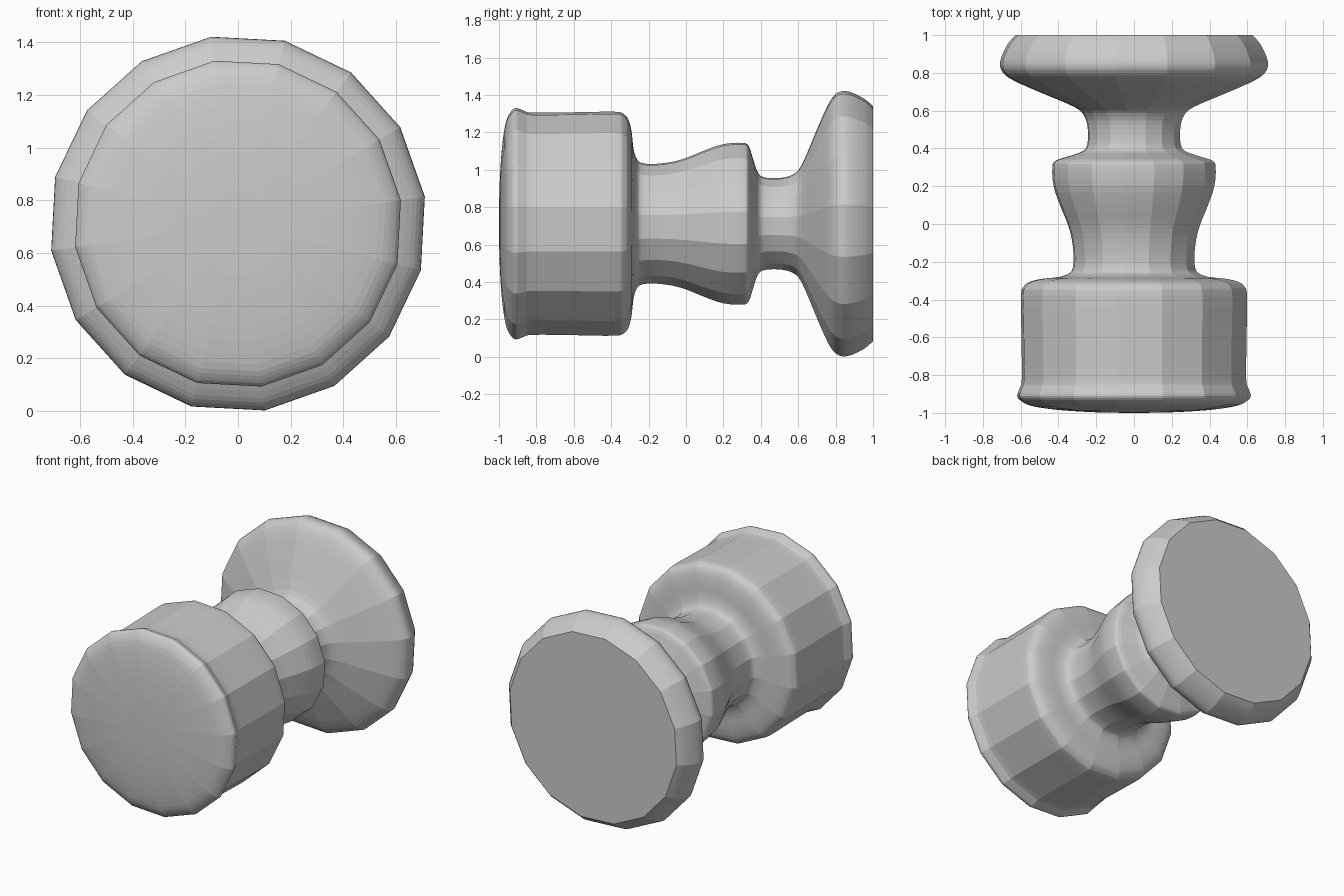
import bpy, bmesh
from math import sin, cos, radians
from mathutils import Vector

cube = bpy.data.objects.get("Cube")
if cube:
    bpy.data.objects.remove(cube, do_unlink=True)

SIDES = 16
TWIST = radians(8.2)
AXIS_HEIGHT = 0.712
STEPS = 3

# Profile as (position along y, radius), from the domed face to the wall plate
PROFILE = [
    (-1.0, 0.006), (-0.997, 0.2), (-0.985, 0.4), (-0.965, 0.54), (-0.94, 0.6),
    (-0.91, 0.625), (-0.87, 0.612), (-0.82, 0.6), (-0.6, 0.602), (-0.38, 0.605),
    (-0.33, 0.59), (-0.305, 0.555), (-0.29, 0.49), (-0.28, 0.4), (-0.26, 0.345),
    (-0.23, 0.327), (-0.17, 0.323), (-0.08, 0.333), (0.0, 0.355), (0.1, 0.396),
    (0.2, 0.43), (0.3, 0.437), (0.335, 0.42), (0.36, 0.345), (0.385, 0.275),
    (0.42, 0.25), (0.5, 0.247), (0.57, 0.265), (0.62, 0.32), (0.7, 0.51),
    (0.76, 0.645), (0.8, 0.7), (0.845, 0.717), (0.9, 0.703), (0.96, 0.67),
    (1.0, 0.634),
]


def smooth_path(points, steps):
    """Catmull-Rom curve through the points."""
    p = [Vector(q) for q in points]
    p = [p[0]] + p + [p[-1]]
    path = []
    for a, b, c, d in zip(p, p[1:], p[2:], p[3:]):
        for i in range(steps):
            t = i / steps
            path.append(0.5 * (2 * b + (c - a) * t + (2 * a - 5 * b + 4 * c - d) * t ** 2
                               + (3 * b - a - 3 * c + d) * t ** 3))
    return path + [p[-1]]


def lathe(name, path, material):
    """Turn a profile around the y axis and cap both ends."""
    bm = bmesh.new()
    rings = []
    for y, r in path:
        angles = [TWIST + radians(360 * i / SIDES) for i in range(SIDES)]
        rings.append([bm.verts.new((r * cos(a), y, AXIS_HEIGHT + r * sin(a))) for a in angles])
    for low, high in zip(rings, rings[1:]):
        for i in range(SIDES):
            j = (i + 1) % SIDES
            bm.faces.new((low[i], low[j], high[j], high[i]))
    bm.faces.new(rings[0])
    bm.faces.new(rings[-1])
    bmesh.ops.recalc_face_normals(bm, faces=bm.faces)
    mesh = bpy.data.meshes.new(name)
    bm.to_mesh(mesh)
    bm.free()
    mesh.materials.append(material)
    obj = bpy.data.objects.new(name, mesh)
    bpy.context.collection.objects.link(obj)
    return obj


# Single plain grey finish
grey = bpy.data.materials.new("grey")
grey.use_nodes = True
colour = (0.6, 0.6, 0.6, 1)
grey.diffuse_color = colour
grey.node_tree.nodes["Principled BSDF"].inputs["Base Color"].default_value = colour

# Turned knob with grip, waist, collar, neck and flared plate
lathe("turned_knob", smooth_path(PROFILE, STEPS), grey)
